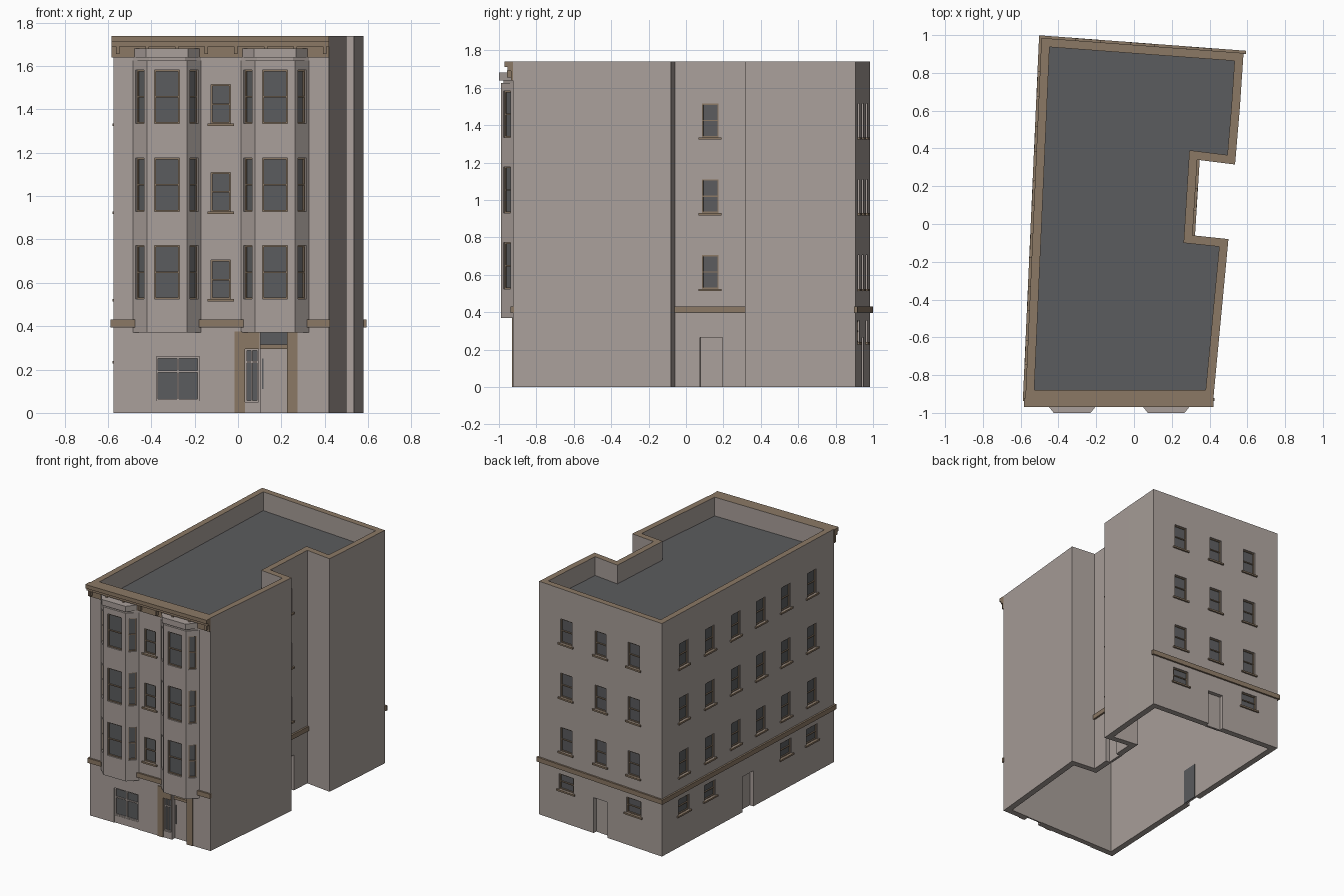
import bpy, bmesh
from mathutils import Vector

cube = bpy.data.objects.get("Cube")
if cube:
    bpy.data.objects.remove(cube)

H, ROOF, T = 1.74, 1.6, 0.045
FLOORS = [0.525 + 0.405 * i for i in range(3)]
FRONT = -0.925


def material(name, color):
    m = bpy.data.materials.new(name)
    m.use_nodes = True
    m.diffuse_color = (*color, 1)
    m.node_tree.nodes["Principled BSDF"].inputs["Base Color"].default_value = (*color, 1)
    return m


STONE = material("warm grey stone", (0.40, 0.35, 0.325))
TRIM = material("tan trim", (0.26, 0.19, 0.13))
GLASS = material("dark glass", (0.105, 0.107, 0.112))
ROOFING = material("grey roofing", (0.105, 0.107, 0.112))


def finish(name, bm, *mats):
    bmesh.ops.recalc_face_normals(bm, faces=bm.faces)
    me = bpy.data.meshes.new(name)
    bm.to_mesh(me)
    bm.free()
    for m in mats:
        me.materials.append(m)
    ob = bpy.data.objects.new(name, me)
    bpy.context.collection.objects.link(ob)
    return ob


# Boxes are gathered by part name, then turned into one object per part
parts = {}


def add_prism(bm, pts, z0, z1):
    low = [bm.verts.new((p[0], p[1], z0)) for p in pts]
    top = [bm.verts.new((p[0], p[1], z1)) for p in pts]
    bm.faces.new(low[::-1])
    bm.faces.new(top)
    for i in range(len(pts)):
        j = (i + 1) % len(pts)
        bm.faces.new((low[i], low[j], top[j], top[i]))


class Wall:
    """Local frame: u along the wall, z up, d outward."""

    def __init__(self, a, b):
        self.a = Vector(a)
        self.len = (Vector(b) - self.a).length
        self.t = (Vector(b) - self.a).normalized()
        self.n = Vector((self.t.y, -self.t.x))

    def box(self, part, mat, u0, u1, z0, z1, d0, d1):
        bm = parts.setdefault(part, (bmesh.new(), mat))[0]
        pts = [self.a + self.t * u + self.n * d
               for u, d in ((u0, d1), (u1, d1), (u1, d0), (u0, d0))]
        add_prism(bm, pts, z0, z1)

    def cut(self, group, u0, u1, z0, z1, depth):
        self.box(group, None, u0, u1, z0, z1, -depth, 0.03)

    def frame(self, part, mat, u0, u1, z0, z1, w, rail=None, mullion=False):
        bars = [(u0, u0 + w, z0, z1), (u1 - w, u1, z0, z1),
                (u0 + w, u1 - w, z0, z0 + w), (u0 + w, u1 - w, z1 - w, z1)]
        if rail:
            bars.append((u0 + w, u1 - w, rail - w / 2, rail + w / 2))
        if mullion:
            mid = (u0 + u1) / 2
            bars.append((mid - w / 2, mid + w / 2, z0 + w, z1 - w))
        for b in bars:
            self.box(part, mat, *b, -0.0205, -0.008)
        self.box("window_glass", GLASS, u0, u1, z0, z1, -0.021, -0.016)

    def window(self, u, z, w, h, group="wall_cutter", sill=True):
        u0, u1 = u - w / 2, u + w / 2
        self.cut(group, u0, u1, z, z + h, 0.02)
        self.frame("window_frames", TRIM, u0, u1, z, z + h, 0.007, z + h / 2)
        if sill:
            self.box("window_sills", TRIM, u0 - 0.016, u1 + 0.016, z - 0.012, z, -0.005, 0.012)

    def door(self, u, w=0.12, h=0.265):
        u0, u1 = u - w / 2, u + w / 2
        self.cut("wall_cutter", u0, u1, -0.02, h, 0.08)
        self.box("side_doors", STONE, u0, u1, 0, h, -0.042, -0.03)
        self.box("door_backs", GLASS, u0, u1, 0, h, -0.048, -0.0425)

    def band(self, u0, u1):
        self.box("string_course", TRIM, u0, u1, 0.395, 0.43, -0.005, 0.013)


# Footprint and the thick hollow shell
outline = [Vector(p) for p in (
    (-0.575, FRONT), (0.42, FRONT), (0.50, -0.08), (0.31, -0.06), (0.335, 0.34),
    (0.535, 0.315), (0.56, 0.61), (0.58, 0.905), (-0.49, 0.985))]
N = len(outline)
walls = [Wall(outline[i], outline[(i + 1) % N]) for i in range(N)]
inner = []
for i, p in enumerate(outline):
    n0, n1 = walls[i - 1].n, walls[i].n
    inner.append(p - (n0 + n1) * (T / (1 + n0.dot(n1))))

bm = bmesh.new()
rings = [[bm.verts.new((p.x, p.y, z)) for p in pts]
         for pts, z in ((outline, 0), (outline, H), (inner, H), (inner, 0))]
for k in range(4):
    r, s = rings[k], rings[(k + 1) % 4]
    for i in range(N):
        f = bm.faces.new((r[i], r[(i + 1) % N], s[(i + 1) % N], s[i]))
        f.material_index = 1 if k == 1 else 0
shell = finish("walls", bm, STONE, TRIM)

bm = bmesh.new()
add_prism(bm, inner, ROOF - 0.03, ROOF)
finish("roof_deck", bm, ROOFING)

front, notch, back, left = walls[0], walls[3], walls[7], walls[8]
X0 = -outline[0].x  # turns x into u on the front wall

# Sash windows of the upper floors
for z in FLOORS:
    front.window(X0 - 0.08, z, 0.09, 0.18)
    notch.window(0.19, z, 0.09, 0.18)
    for f in (0.22, 0.5, 0.77):
        back.window(f * back.len, z, 0.1, 0.18)
    for f in (0.128, 0.28, 0.43, 0.576, 0.722, 0.872):
        left.window(f * left.len, z, 0.1, 0.18)

# Ground floor windows and doors at the sides and back
for f in (0.22, 0.77):
    back.window(f * back.len, 0.24, 0.125, 0.115)
for f in (0.128, 0.28, 0.722, 0.872):
    left.window(f * left.len, 0.24, 0.12, 0.115)
back.door(0.5 * back.len)
left.door(0.5 * left.len)
notch.door(0.195)

# String course, broken by the bays on the front
back.band(-0.013, back.len + 0.013)
left.band(-0.013, left.len + 0.013)
notch.band(0, notch.len)
for x0, x1 in ((-0.588, -0.475), (-0.18, 0.025), (0.318, 0.425)):
    front.band(X0 + x0, X0 + x1)

# Shop window with the panel below it
u0, u1 = X0 - 0.377, X0 - 0.178
front.cut("wall_cutter", u0, u1, -0.02, 0.26, 0.02)
front.frame("shop_window_frame", STONE, u0, u1, 0.055, 0.26, 0.009, 0.19, True)
front.box("shop_window_panel", STONE, u0, u1, 0, 0.055, -0.025, -0.005)

# Entrance: tan surround, sidelight, recessed door and transom
for x0, x1, z0, z1 in ((-0.015, 0.033, 0, 0.375), (0.225, 0.275, 0, 0.375), (0.033, 0.1, 0.295, 0.375)):
    front.box("entrance_surround", TRIM, X0 + x0, X0 + x1, z0, z1, -0.005, 0.006)
u0, u1 = X0 + 0.033, X0 + 0.095
front.cut("wall_cutter", u0, u1, 0.05, 0.295, 0.02)
front.frame("sidelight_frame", STONE, u0, u1, 0.05, 0.295, 0.008, 0.235, True)
u0, u1 = X0 + 0.103, X0 + 0.225
front.cut("wall_cutter", u0, u1, -0.02, 0.37, 0.08)
front.box("front_door", STONE, u0, u1, 0, 0.295, -0.042, -0.032)
front.box("door_handle", GLASS, u0 + 0.008, u0 + 0.014, 0.11, 0.25, -0.033, -0.026)
front.box("transom_bar", TRIM, u0, u1, 0.295, 0.315, -0.042, -0.02)
front.box("transom_glass", GLASS, u0, u1, 0.315, 0.37, -0.042, -0.034)

# Cornice with brackets
for z0, z1, d in ((1.64, 1.69, 0.01), (1.69, 1.712, 0.03), (1.712, H, 0.045)):
    front.box("cornice", TRIM, -0.008, front.len, z0, z1, -0.005, d)
for i in range(8):
    u = X0 - 0.555 + 0.1364 * i
    front.box("cornice_brackets", TRIM, u - 0.008, u + 0.008, 1.655, 1.692, 0, 0.032)


# Bay windows
def bay_outline(x, slope, y):
    back_y = FRONT + 0.004
    return [(x, back_y), (x, FRONT), (x + slope, y), (x + 0.315 - slope, y),
            (x + 0.315, FRONT), (x + 0.315, back_y)]


bays = bmesh.new()
caps = bmesh.new()
for x in (-0.485, 0.013):
    pts = bay_outline(x, 0.065, -0.99)
    add_prism(bays, pts, 0.37, 1.625)
    add_prism(caps, bay_outline(x, 0.075, -0.975), 1.62, 1.645)
    add_prism(caps, bay_outline(x, 0.06, -1.0), 1.64, 1.682)
    for a, b, w in ((1, 2, 0.055), (2, 3, 0.115), (3, 4, 0.055)):
        face = Wall(pts[a], pts[b])
        for z in FLOORS:
            face.window(face.len / 2, z, w, 0.247, "bay_cutter", False)
bay_body = finish("bay_windows", bays, STONE)
finish("bay_caps", caps, STONE)

# Turn gathered boxes into objects and carve the openings
built = {name: finish(name, bm, *([mat] if mat else [])) for name, (bm, mat) in parts.items()}
for target, name in ((shell, "wall_cutter"), (bay_body, "bay_cutter")):
    cutter = built[name]
    cutter.hide_render = True
    mod = target.modifiers.new("openings", 'BOOLEAN')
    mod.operation = 'DIFFERENCE'
    mod.solver = 'EXACT'
    mod.object = cutter
    bpy.context.view_layer.objects.active = target
    bpy.ops.object.modifier_apply(modifier=mod.name)
    bpy.data.objects.remove(cutter)
